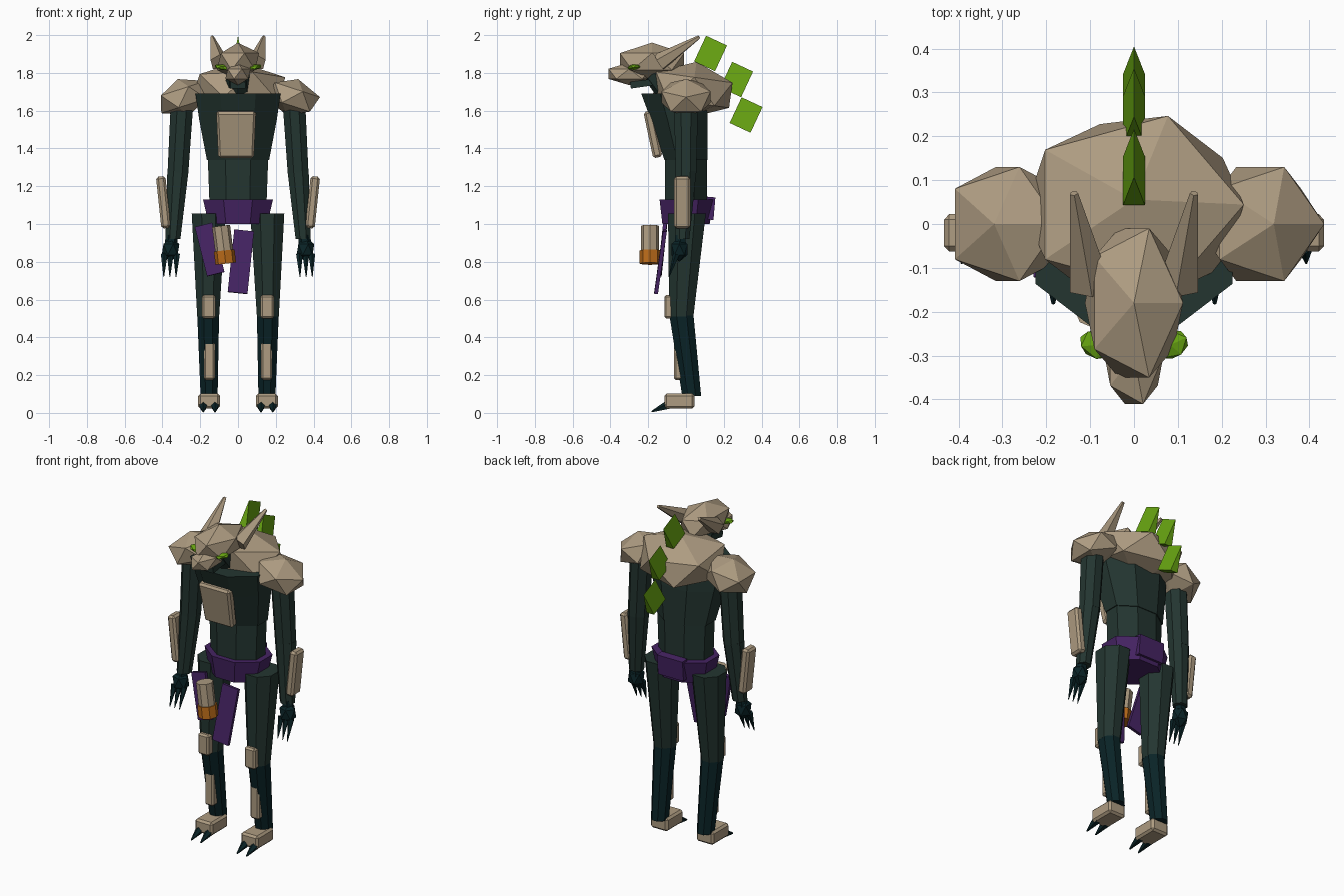
import bpy, bmesh
from math import radians, pi, cos, sin
from mathutils import Vector, Matrix, Euler

cube = bpy.data.objects.get("Cube")
if cube:
    bpy.data.objects.remove(cube, do_unlink=True)


def material(name, rgb):
    m = bpy.data.materials.new(name)
    m.use_nodes = True
    m.diffuse_color = (*rgb, 1)
    m.node_tree.nodes["Principled BSDF"].inputs["Base Color"].default_value = (*rgb, 1)
    return m


BONE = material("bone tan", (0.42, 0.33, 0.22))
HIDE = material("dark green hide", (0.017, 0.036, 0.030))
SHIN = material("dark teal", (0.003, 0.017, 0.020))
CLOTH = material("purple cloth", (0.06, 0.017, 0.125))
LEAF = material("bright green", (0.14, 0.38, 0.006))
AMBER = material("amber", (0.5, 0.15, 0.01))


def finish(name, bm, mat):
    bmesh.ops.recalc_face_normals(bm, faces=bm.faces)
    mesh = bpy.data.meshes.new(name)
    bm.to_mesh(mesh)
    bm.free()
    mesh.materials.append(mat)
    ob = bpy.data.objects.new(name, mesh)
    bpy.context.collection.objects.link(ob)
    return ob


def place(loc, size, rot=(0, 0, 0)):
    turn = Euler([radians(a) for a in rot]).to_matrix().to_4x4()
    return Matrix.Translation(loc) @ turn @ Matrix.Diagonal((*size, 1))


def rock(name, loc, radii, mat, rot=(0, 0, 0)):
    """Twenty-sided faceted lump."""
    bm = bmesh.new()
    bmesh.ops.create_icosphere(bm, subdivisions=1, radius=1, matrix=place(loc, radii, rot))
    return finish(name, bm, mat)


def plate(name, loc, size, mat, rot=(0, 0, 0), bevel=0.0, taper=1.0):
    """Box, narrowed at its foot by taper, with chamfered edges."""
    bm = bmesh.new()
    bmesh.ops.create_cube(bm, size=1)
    for v in bm.verts:
        if v.co.z < 0:
            v.co.x *= taper
    bm.transform(place(loc, size, rot))
    if bevel:
        bmesh.ops.bevel(bm, geom=bm.edges[:], offset=bevel, segments=1,
                        affect='EDGES', profile=0.5)
    return finish(name, bm, mat)


def loft(name, rings, mat, sides=8):
    """Skin level rings given as x, y, z, radius x, radius y."""
    bm = bmesh.new()
    loops = []
    for x, y, z, rx, ry in rings:
        k = 1 / cos(pi / sides)
        angles = [2 * pi * (i + 0.5) / sides for i in range(sides)]
        loops.append([bm.verts.new((x + rx * k * cos(a), y + ry * k * sin(a), z))
                      for a in angles])
    for low, high in zip(loops, loops[1:]):
        for i in range(sides):
            j = (i + 1) % sides
            bm.faces.new((low[i], low[j], high[j], high[i]))
    bm.faces.new(loops[0])
    bm.faces.new(loops[-1])
    return finish(name, bm, mat)


def rod(name, start, end, r1, r2, mat, sides=5):
    """Tapered rod between two points."""
    a, b = Vector(start), Vector(end)
    d = b - a
    bm = bmesh.new()
    turn = d.to_track_quat('Z', 'Y').to_matrix().to_4x4()
    bmesh.ops.create_cone(bm, cap_ends=True, segments=sides, radius1=r1, radius2=r2,
                          depth=d.length, matrix=Matrix.Translation((a + b) / 2) @ turn)
    return finish(name, bm, mat)


def back_fin(name, y, z):
    """Wedge with a wide foot and a sharp ridge running front to back."""
    bm = bmesh.new()
    bmesh.ops.create_cube(bm, size=1)
    for v in bm.verts:
        if v.co.z > 0:
            v.co.x = 0
    bmesh.ops.remove_doubles(bm, verts=bm.verts[:], dist=0.001)
    bm.transform(place((0, y, z), (0.05, 0.122, 0.15), (-25, 0, 0)))
    return finish(name, bm, LEAF)


# Trunk
loft("abdomen", [(0, 0, 1.08, 0.15, 0.11), (0, 0, 1.35, 0.16, 0.11)], HIDE)
loft("chest", [(0, 0, 1.34, 0.165, 0.115), (0, -0.035, 1.55, 0.205, 0.15),
               (0, -0.065, 1.69, 0.225, 0.172)], HIDE)
plate("chest_plate", (-0.01, -0.175, 1.475), (0.21, 0.05, 0.25), BONE,
      (12, 0, 0), 0.012, 0.9)
rock("back_mantle", (0, 0.035, 1.71), (0.28, 0.24, 0.15), BONE, (-8, 0, 0))
for label, y, z in (("upper", 0.13, 1.903), ("middle", 0.268, 1.765), ("lower", 0.318, 1.577)):
    back_fin(label + "_back_fin", y, z)

# Head
rod("neck", (0, -0.04, 1.65), (0, -0.17, 1.8), 0.08, 0.06, HIDE, 8)
rock("skull", (0, -0.18, 1.86), (0.125, 0.2, 0.1), BONE)
rock("snout", (0, -0.3, 1.795), (0.075, 0.13, 0.06), BONE)
plate("jaw", (0, -0.22, 1.745), (0.08, 0.15, 0.035), HIDE, (8, 0, 0))

# Waist, hanging cloth and flask
loft("belt", [(0, 0, 1.0, 0.155, 0.125), (0, 0.005, 1.13, 0.185, 0.145)], CLOTH)
plate("belt_back_pad", (0, 0.128, 1.083), (0.17, 0.045, 0.12), CLOTH, (-5, 0, 0))
plate("front_cloth", (0.015, -0.135, 0.8), (0.105, 0.02, 0.335), CLOTH, (-8, 6, 0))
plate("side_cloth", (-0.15, -0.125, 0.865), (0.095, 0.02, 0.27), CLOTH, (-6, -14, 0))
rod("flask", (-0.09, -0.19, 0.99), (-0.072, -0.19, 0.85), 0.048, 0.048, BONE, 8)
rod("flask_base", (-0.073, -0.19, 0.86), (-0.065, -0.19, 0.79), 0.055, 0.055, AMBER, 8)

# Paired parts
for side, s in (("left", 1), ("right", -1)):
    rod(side + "_ear", (s * 0.1, -0.14, 1.855), (s * 0.137, 0.07, 1.99), 0.05, 0.01, BONE)
    rock(side + "_eye", (s * 0.085, -0.275, 1.83), (0.045, 0.035, 0.016), LEAF,
         (0, -s * 10, s * 25))
    rock(side + "_shoulder", (s * 0.288, 0, 1.672), (0.155, 0.153, 0.1), BONE, (0, s * 18, 0))

    # Arm
    loft(side + "_upper_arm", [(s * 0.318, 0, 1.27, 0.055, 0.055),
                               (s * 0.295, 0, 1.66, 0.06, 0.064)], HIDE)
    loft(side + "_forearm", [(s * 0.345, -0.02, 0.92, 0.04, 0.038),
                             (s * 0.318, 0, 1.28, 0.056, 0.055)], HIDE)
    plate(side + "_bracer", (s * 0.395, -0.02, 1.115), (0.05, 0.085, 0.275), BONE,
          (0, s * 6, 0), 0.012)
    rod(side + "_wrist", (s * 0.352, -0.03, 0.94), (s * 0.355, -0.03, 0.88), 0.03, 0.035, SHIN, 6)
    rock(side + "_hand", (s * 0.357, -0.035, 0.865), (0.052, 0.05, 0.065), SHIN)
    for i, x in enumerate((0.325, 0.358, 0.39)):
        rod(f"{side}_finger_claw_{i + 1}", (s * x, -0.05, 0.84),
            (s * (x + 0.003), -0.09, 0.72), 0.019, 0.002, SHIN)

    # Leg
    loft(side + "_thigh", [(s * 0.158, -0.025, 0.51, 0.058, 0.064),
                           (s * 0.155, 0.005, 1.055, 0.09, 0.1)], HIDE)
    loft(side + "_shin", [(s * 0.153, 0.03, 0.09, 0.045, 0.05),
                          (s * 0.158, -0.025, 0.525, 0.058, 0.064)], SHIN)
    plate(side + "_knee_pad", (s * 0.155, -0.09, 0.562), (0.072, 0.05, 0.125), BONE, (0, 0, 0), 0.01)
    plate(side + "_shin_guard", (s * 0.152, -0.038, 0.275), (0.058, 0.052, 0.2), BONE,
          (0, 0, 0), 0.01)
    plate(side + "_foot", (s * 0.153, -0.035, 0.062), (0.115, 0.16, 0.08), BONE, (0, 0, 0), 0.012)
    for label, x in (("inner", 0.122), ("outer", 0.184)):
        rod(f"{side}_{label}_toe_claw", (s * x, -0.085, 0.045), (s * x, -0.182, 0.006),
            0.028, 0.004, SHIN)
